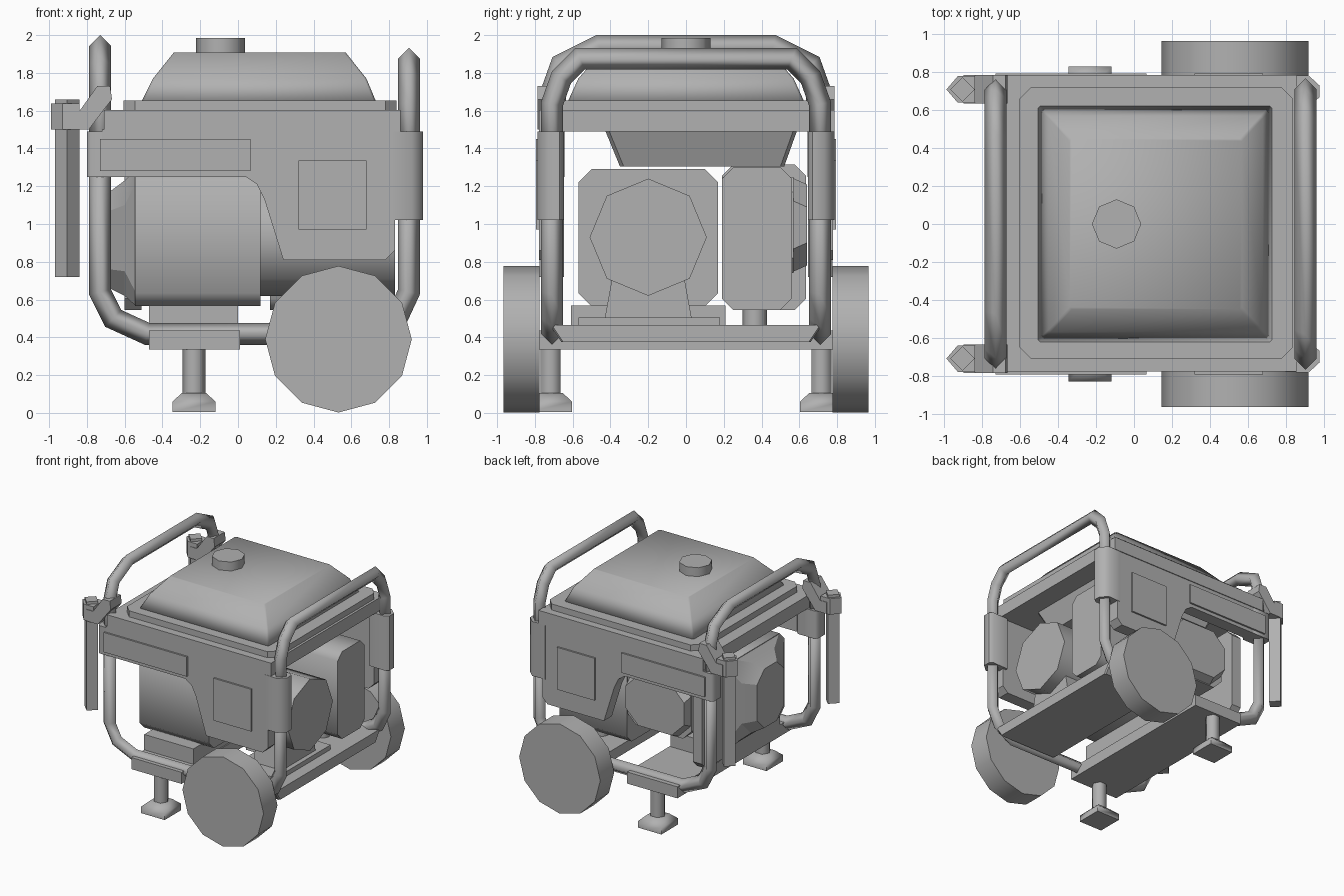
import bpy, bmesh, math
from mathutils import Vector

if "Cube" in bpy.data.objects:
    bpy.data.objects.remove(bpy.data.objects["Cube"])

grey = bpy.data.materials.new("mid_grey")
grey.diffuse_color = (0.44, 0.44, 0.44, 1)
grey.use_nodes = True
grey.node_tree.nodes["Principled BSDF"].inputs["Base Color"].default_value = grey.diffuse_color

# ---- helpers ----
def finish(name, bm, smooth=50):
    bmesh.ops.recalc_face_normals(bm, faces=bm.faces)
    me = bpy.data.meshes.new(name)
    bm.to_mesh(me)
    bm.free()
    me.materials.append(grey)
    if smooth:
        me.shade_smooth()
        me.set_sharp_from_angle(angle=math.radians(smooth))
    ob = bpy.data.objects.new(name, me)
    bpy.context.collection.objects.link(ob)
    return ob

def loft(name, rings, smooth=50):
    """Skin a list of equal-length point rings and cap both ends."""
    bm = bmesh.new()
    vs = [[bm.verts.new(p) for p in r] for r in rings]
    n = len(rings[0])
    for a, b in zip(vs, vs[1:]):
        for i in range(n):
            j = (i + 1) % n
            bm.faces.new((a[i], a[j], b[j], b[i]))
    bm.faces.new(vs[0])
    bm.faces.new(vs[-1])
    return finish(name, bm, smooth)

def place(axis, t, pts):
    """2D points to 3D on the plane axis = t."""
    return [{'x': (t, a, b), 'y': (a, t, b), 'z': (a, b, t)}[axis] for a, b in pts]

def rect(a0, a1, b0, b1, c):
    return [(a0 + c, b0), (a1 - c, b0), (a1, b0 + c), (a1, b1 - c),
            (a1 - c, b1), (a0 + c, b1), (a0, b1 - c), (a0, b0 + c)]

def ngon(a, b, r, n, turn=0.0):
    return [(a + r * math.cos(turn + math.tau * i / n),
             b + r * math.sin(turn + math.tau * i / n)) for i in range(n)]

def prism(name, axis, t0, t1, pts, smooth=50):
    return loft(name, [place(axis, t0, pts), place(axis, t1, pts)], smooth)

def box(name, x0, x1, y0, y1, z0, z1):
    return prism(name, 'z', z0, z1, [(x0, y0), (x1, y0), (x1, y1), (x0, y1)], 0)

def tube(name, path, normal, r):
    """Four-sided pipe along a path lying in one plane."""
    P, n, rings = [Vector(p) for p in path], Vector(normal), []
    for i, p in enumerate(P):
        d0 = (p - P[max(i - 1, 0)]).normalized()
        d1 = (P[min(i + 1, len(P) - 1)] - p).normalized()
        t = (d0 + d1).normalized()
        s = n.cross(t) * r / max(t.dot(d1 if d1.length else d0), 0.5)
        rings.append([p + n * r, p + s, p - n * r, p - s])
    return loft(name, rings, 100)

# ---- tubular frame ----
for name, x, top in (("left_hoop", -0.73, 1.943), ("right_hoop", 0.905, 1.875)):
    half = [(0.71, 1.3), (0.71, top - 0.24), (0.66, top - 0.1), (0.56 if x > 0 else 0.46, top)]
    pts = [(-y, z) for y, z in half] + half[::-1]
    tube(name, place('x', x, pts), (1, 0, 0), 0.058)
rail = [(-0.73, 1.35), (-0.73, 0.64), (-0.66, 0.5), (-0.48, 0.418),
        (0.7, 0.418), (0.84, 0.5), (0.905, 0.64), (0.905, 1.35)]
for side, s in (("front", -1), ("back", 1)):
    tube(side + "_rail", place('y', 0.71 * s, rail), (0, 1, 0), 0.058)

# ---- parts on both sides ----
panel = [(-0.72, 1.5), (-0.72, 1.25), (0.04, 1.25), (0.1, 1.21), (0.14, 1.13),
         (0.24, 0.81), (0.78, 0.81), (0.83, 0.86), (0.83, 1.5)]
link = [(-0.9, 1.5), (-0.79, 1.5), (-0.714, 1.6), (-0.667, 1.66), (-0.677, 1.73),
        (-0.745, 1.73), (-0.838, 1.6), (-0.9, 1.6)]
clamp = [(0.8, 0.65), (0.8, 0.78), (0.92, 0.785), (0.98, 0.73), (0.98, 0.67), (0.95, 0.645)]
for side, s in (("front", -1), ("back", 1)):
    y = 0.71 * s
    prism(side + "_side_panel", 'y', 0.67 * s, 0.778 * s, panel, 0)
    for part, (x0, x1, z0, z1) in (("long_plate", (-0.73, 0.065, 1.28, 1.45)),
                                   ("square_plate", (0.32, 0.68, 0.97, 1.335))):
        prism(f"{side}_{part}", 'y', 0.76 * s, 0.793 * s,
              [(x0, z0), (x1, z0), (x1, z1), (x0, z1)], 0)
    # corner clamps
    prism(side + "_right_clamp", 'z', 1.02, 1.49, [(a, b * s) for a, b in clamp])
    prism(side + "_left_clamp", 'z', 1.25, 1.49, rect(-0.8, -0.6, y - 0.068, y + 0.068, 0.02))
    # folding handle
    prism(side + "_handle_link", 'y', y - 0.075, y + 0.075, link, 0)
    prism(side + "_handle_pivot", 'z', 1.5, 1.637,
          [(-0.99, y), (-0.93, y - 0.07), (-0.838, y - 0.07), (-0.838, y + 0.07), (-0.93, y + 0.07)], 0)
    prism(side + "_handle_grip", 'z', 0.72, 1.66, ngon(-0.905, y, 0.065, 4), 0)
    # wheel
    prism(side + "_wheel", 'y', 0.775 * s, 0.965 * s, ngon(0.532, 0.39, 0.388, 12))
    # rubber foot
    fx, fy = -0.233, 0.717 * s
    prism(side + "_foot_post", 'z', 0.09, 0.36, ngon(fx, fy, 0.062, 6), 70)
    loft(side + "_foot_pad", [place('z', z, ngon(fx, fy, r * 1.414, 4, math.pi / 4))
                              for z, r in ((0.005, 0.113), (0.06, 0.113), (0.105, 0.065))], 60)

# ---- base ----
box("foot_crossmember", -0.47, 0.01, -0.785, 0.79, 0.335, 0.435)
loft("axle_crossmember", [place('z', 0.375, rect(0.3, 0.86, -0.66, 0.66, 0.01)),
                          place('z', 0.465, rect(0.3, 0.86, -0.72, 0.72, 0.01))], 0)
box("engine_mount", -0.47, 0.0, -0.61, 0.21, 0.43, 0.568)
box("alternator_mount", 0.42, 0.76, -0.57, 0.18, 0.46, 0.505)
prism("alternator_pedestal", 'x', 0.45, 0.72,
      [(-0.43, 0.5), (0.03, 0.5), (-0.01, 0.72), (-0.39, 0.72)], 0)
prism("muffler_post", 'z', 0.46, 0.6, ngon(0.55, 0.365, 0.065, 8))

# ---- engine ----
block = rect(-0.57, 0.17, 0.565, 1.29, 0.07)
loft("engine_block", [place('x', -0.545, block), place('x', 0.12, block)])
loft("recoil_starter", [place('x', -0.68, rect(-0.37, 0.0, 0.66, 1.17, 0.1)),
                        place('x', -0.6, rect(-0.48, 0.1, 0.62, 1.23, 0.13)),
                        place('x', -0.54, block)], 20)
prism("alternator", 'x', 0.1, 0.83, ngon(-0.2, 0.93, 0.31, 8))
prism("muffler", 'x', 0.17, 0.82, rect(0.19, 0.56, 0.545, 1.3, 0.06))
prism("cylinder_head", 'y', 0.19, 0.57, rect(-0.45, 0.16, 0.74, 1.25, 0.08), 0)
loft("air_filter", [place('y', 0.55, rect(-0.45, 0.15, 0.74, 1.25, 0.12)),
                    place('y', 0.64, rect(-0.43, 0.13, 0.78, 1.21, 0.12))], 0)
prism("engine_side_case", 'x', -0.6, -0.51, rect(0.19, 0.635, 0.545, 1.315, 0.06), 0)

# ---- top tray and fuel tank ----
box("top_tray", -0.71, 0.86, -0.778, 0.785, 1.49, 1.603)
loft("tank_lip", [place('z', 1.6, rect(-0.605, 0.84, -0.71, 0.72, 0.06)),
                  place('z', 1.655, rect(-0.605, 0.84, -0.71, 0.72, 0.06))], 0)
loft("fuel_tank", [place('z', z, rect(x0, x1, -y, y, 0.012)) for z, x0, x1, y in (
    (1.65, -0.51, 0.73, 0.625), (1.77, -0.45, 0.68, 0.57),
    (1.908, -0.34, 0.57, 0.45))], 120)
loft("tank_underside", [place('z', 1.5, rect(-0.42, 0.68, -0.43, 0.59, 0.02)),
                        place('z', 1.305, rect(-0.34, 0.6, -0.35, 0.52, 0.02))], 0)
prism("tank_cap", 'z', 1.89, 1.985, ngon(-0.092, 0, 0.13, 8))
